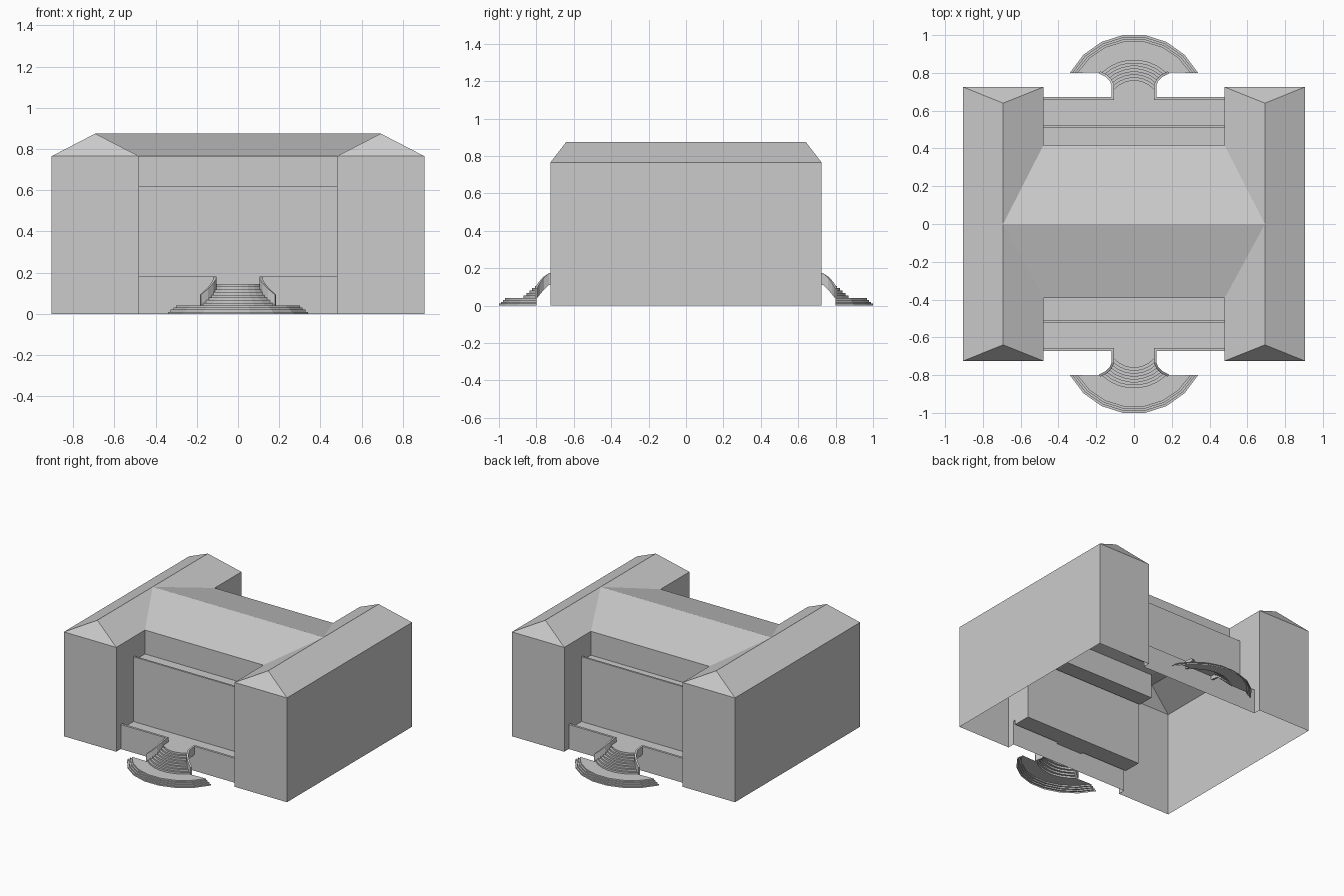
import bpy, bmesh, math
from mathutils import Vector

if "Cube" in bpy.data.objects:
    bpy.data.objects.remove(bpy.data.objects["Cube"])

WX0, WX1, WY, EAVE = 0.48, 0.905, 0.725, 0.765   # wing inner/outer x, end y, eave height
RX, RY, RZ = 0.693, 0.64, 0.875                  # ridge
GAP = 0.105                                      # half width of stair opening
CY = 0.62                                        # centre of the stair arcs
SETBACK = {1: 0.416, -1: 0.392}                  # upper wall, back and front


def make(name, polys):
    bm = bmesh.new()
    for poly in polys:
        bm.faces.new([bm.verts.new(p) for p in poly])
    bmesh.ops.remove_doubles(bm, verts=bm.verts, dist=1e-4)
    bmesh.ops.recalc_face_normals(bm, faces=bm.faces)
    me = bpy.data.meshes.new(name)
    bm.to_mesh(me)
    bm.free()
    ob = bpy.data.objects.new(name, me)
    bpy.context.collection.objects.link(ob)
    return ob


def extrude_x(profile, x0, x1, sy):
    return [[(x0, sy * a[0], a[1]), (x1, sy * a[0], a[1]),
             (x1, sy * b[0], b[1]), (x0, sy * b[0], b[1])]
            for a, b in zip(profile, profile[1:])]


def section(setback):
    # stepped facade: terrace, parapet, main wall, parapet, upper wall
    return [(0.673, 0), (0.673, 0.18), (0.656, 0.18), (0.656, 0.145),
            (0.525, 0.145), (0.525, 0.62), (0.511, 0.62), (0.511, 0.59),
            (setback, 0.59), (setback, EAVE)]


# Wings with hipped roofs, open where they join the centre block
for side, sx in (("left", -1), ("right", 1)):
    i, o, r = sx * WX0, sx * WX1, sx * RX
    polys = [[(o, -WY, 0), (o, WY, 0), (o, WY, EAVE), (o, -WY, EAVE)],
             [(o, -WY, EAVE), (o, WY, EAVE), (r, RY, RZ), (r, 0, RZ), (r, -RY, RZ)]]
    for sy in (-1, 1):
        y, e = sy * WY, SETBACK[sy]
        polys += [[(i, y, 0), (o, y, 0), (o, y, EAVE), (i, y, EAVE)],
                  [(i, y, EAVE), (o, y, EAVE), (r, sy * RY, RZ)],
                  [(i, y, EAVE), (r, sy * RY, RZ), (r, 0, RZ), (i, sy * e, EAVE)],
                  [(i, sy * p[0], p[1]) for p in section(e)] + [(i, y, EAVE), (i, y, 0)]]
    make(side + "_wing", polys)

# Centre facades and the cross roof
roof = []
for side, sy in (("front", -1), ("back", 1)):
    e = SETBACK[sy]
    prof = section(e)
    polys = extrude_x(prof[3:], -WX0, WX0, sy)
    polys += extrude_x([(0.673, 0), (0.673, 0.145), (0.656, 0.145)], -GAP, GAP, sy)
    for sx in (-1, 1):
        polys += extrude_x(prof[:4], sx * GAP, sx * WX0, sy)
        polys.append([(sx * GAP, sy * a, b) for a, b in
                      ((0.673, 0.145), (0.673, 0.18), (0.656, 0.18), (0.656, 0.145))])
    make(side + "_facade", polys)
    roof.append([(-WX0, sy * e, EAVE), (WX0, sy * e, EAVE), (RX, 0, RZ), (-RX, 0, RZ)])
make("centre_roof", roof)

# Flared stair walls: x, y, top z, bottom z
WALL = [(0.105, 0.673, 0.18, 0.12), (0.105, 0.735, 0.172, 0.11),
        (0.119, 0.767, 0.150, 0.085), (0.145, 0.791, 0.122, 0.06),
        (0.180, 0.808, 0.092, 0.04)]


def wall_x(y):
    for a, b in zip(WALL, WALL[1:]):
        if y <= b[1]:
            t = max(0, (y - a[1]) / (b[1] - a[1]))
            return a[0] + t * (b[0] - a[0])
    return 1.0


def half_angle(r):
    # arc ends at the stair wall, or at the straight back of the lower steps
    if r > 0.255:
        return math.acos(0.18 / r)
    lo, hi = 0.0, 1.5
    for _ in range(40):
        m = (lo + hi) / 2
        if r * math.sin(m) < wall_x(CY + r * math.cos(m)):
            lo = m
        else:
            hi = m
    return lo


def arc(r, z, sy, n=7):
    h = half_angle(r)
    k = 1 / math.cos(h / n) if r > 0.3 else 1   # flat middle side reaches full depth
    h = math.acos(0.18 / (r * k)) if r > 0.3 else h
    return [(r * k * math.sin(h * (2 * j / n - 1)),
             sy * (CY + r * k * math.cos(h * (2 * j / n - 1))), z) for j in range(n + 1)]


for side, sy in (("front", -1), ("back", 1)):
    # Steps: four wide lower ones, then eight narrow upper ones
    rows, z = [], 0.0
    for s in range(4):
        r = 0.38 - 0.011 * s
        rows += [arc(r, z, sy), arc(r, z + 0.01, sy)]
        z += 0.01
    for s in range(8):
        r = 0.25 - 0.0155 * s
        rows += [arc(r, z, sy), arc(r, z + 0.105 / 8, sy)]
        z += 0.105 / 8
    rows.append([(GAP * (2 * j / 7 - 1), sy * 0.673, 0.145) for j in range(8)])
    make(side + "_steps", [[a[j], a[j + 1], b[j + 1], b[j]]
                           for a, b in zip(rows, rows[1:]) for j in range(7)])

    # Curved side walls of the stair
    polys = []
    for sx in (-1, 1):
        rings = []
        for k, (x, y, t, b) in enumerate(WALL):
            p, q = WALL[max(k - 1, 0)], WALL[min(k + 1, len(WALL) - 1)]
            d = Vector((q[0] - p[0], q[1] - p[1])).normalized()
            ox, oy = x + 0.013 * d.y, y - 0.013 * d.x
            rings.append([(sx * u, sy * v, w) for u, v, w in
                          ((x, y, b), (x, y, t), (ox, oy, t), (ox, oy, b))])
        for a, b in zip(rings, rings[1:]):
            polys += [[a[m], a[(m + 1) % 4], b[(m + 1) % 4], b[m]] for m in range(4)]
        polys.append(rings[-1])
    make(side + "_stair_walls", polys)
